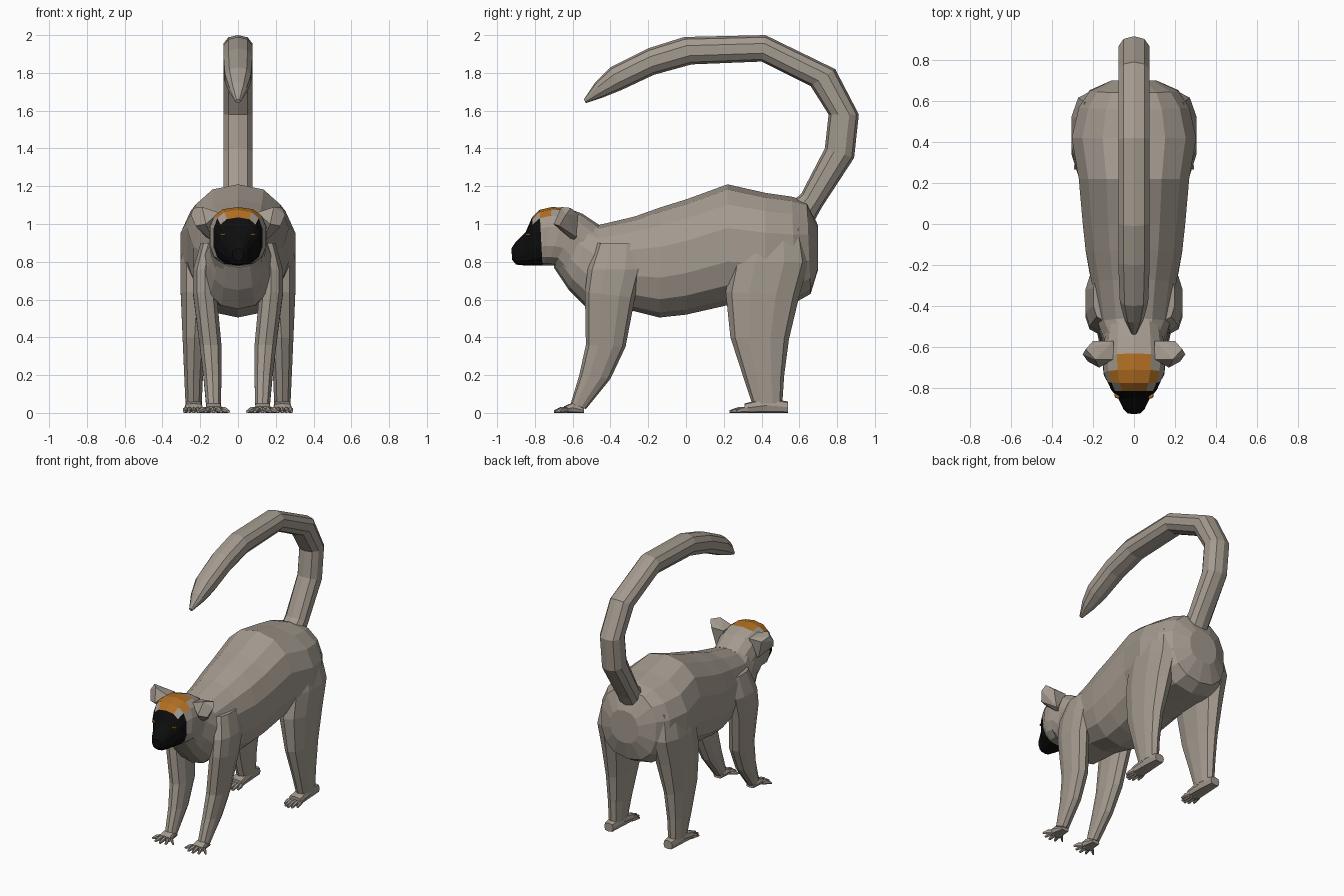
import bpy, bmesh, math
from mathutils import Vector
from mathutils.bvhtree import BVHTree


def material(name, rgb):
    m = bpy.data.materials.new(name)
    m.diffuse_color = (*rgb, 1)
    return m


FUR = material("grey_fur", (0.37, 0.325, 0.275))
BLACK = material("black_face", (0.004, 0.004, 0.004))
ORANGE = material("orange", (0.45, 0.16, 0.016))


def finish(name, bm, mats=(FUR,)):
    bmesh.ops.recalc_face_normals(bm, faces=bm.faces)
    me = bpy.data.meshes.new(name)
    bm.to_mesh(me)
    bm.free()
    for m in mats:
        me.materials.append(m)
    ob = bpy.data.objects.new(name, me)
    bpy.context.collection.objects.link(ob)
    return ob


def power(v, p):
    return math.copysign(abs(v) ** p, v)


def add_loft(bm, rings, n=12, p=0.85, side=1):
    """Each ring: x centre, (y, z) of one edge, (y, z) of the other, half width."""
    loops = []
    for cx, a, b, hw in rings:
        a, b = Vector((cx * side, *a)), Vector((cx * side, *b))
        mid, half = (a + b) / 2, (a - b) / 2
        loop = []
        for i in range(n):
            t = math.tau * i / n
            co = mid + half * power(math.cos(t), p)
            co.x += hw * power(math.sin(t), p)
            loop.append(bm.verts.new(co))
        loops.append(loop)
    for l0, l1 in zip(loops, loops[1:]):
        for i in range(n):
            j = (i + 1) % n
            bm.faces.new((l0[i], l0[j], l1[j], l1[i]))
    bm.faces.new(loops[0])
    bm.faces.new(loops[-1])


def loft(name, rings, **kw):
    bm = bmesh.new()
    add_loft(bm, rings, **kw)
    return finish(name, bm)


# Torso, rump to chest and neck
loft("body", [
    (0, (0.70, 0.99), (0.70, 0.76), 0.11),
    (0, (0.64, 1.12), (0.66, 0.63), 0.22),
    (0, (0.56, 1.145), (0.58, 0.585), 0.275),
    (0, (0.42, 1.165), (0.42, 0.58), 0.31),
    (0, (0.22, 1.21), (0.22, 0.57), 0.275),
    (0, (0.0, 1.13), (0.0, 0.52), 0.255),
    (0, (-0.13, 1.09), (-0.14, 0.505), 0.24),
    (0, (-0.27, 1.04), (-0.32, 0.55), 0.21),
    (0, (-0.46, 0.995), (-0.52, 0.55), 0.18),
    (0, (-0.50, 1.01), (-0.62, 0.65), 0.155),
    (0, (-0.56, 1.03), (-0.70, 0.77), 0.13),
], n=14)

# Long tail arching forward over the back
loft("tail", [
    (0, (0.67, 1.00), (0.55, 1.11), 0.08),
    (0, (0.72, 1.09), (0.61, 1.16), 0.08),
    (0, (0.89, 1.35), (0.735, 1.40), 0.08),
    (0, (0.915, 1.58), (0.755, 1.58), 0.08),
    (0, (0.79, 1.82), (0.66, 1.73), 0.08),
    (0, (0.42, 2.0), (0.40, 1.86), 0.08),
    (0, (-0.01, 1.99), (0.03, 1.845), 0.08),
    (0, (-0.20, 1.93), (-0.17, 1.79), 0.08),
    (0, (-0.40, 1.83), (-0.34, 1.71), 0.072),
    (0, (-0.48, 1.75), (-0.44, 1.67), 0.048),
    (0, (-0.54, 1.66), (-0.53, 1.64), 0.012),
], n=10)

# Head with black muzzle and orange crown
bm = bmesh.new()
add_loft(bm, [
    (0, (-0.46, 0.995), (-0.60, 0.66), 0.14),
    (0, (-0.55, 1.055), (-0.70, 0.78), 0.15),
    (0, (-0.63, 1.085), (-0.73, 0.78), 0.155),
    (0, (-0.71, 1.09), (-0.75, 0.78), 0.15),
    (0, (-0.775, 1.075), (-0.76, 0.78), 0.132),
    (0, (-0.815, 1.035), (-0.80, 0.78), 0.112),
    (0, (-0.85, 0.955), (-0.85, 0.78), 0.078),
    (0, (-0.905, 0.90), (-0.90, 0.785), 0.052),
    (0, (-0.925, 0.87), (-0.92, 0.81), 0.03),
], n=14, p=0.75)
for f in bm.faces:
    c = f.calc_center_median()
    if c.z > 1.035 and abs(c.x) < 0.1 and -0.81 < c.y < -0.62:
        f.material_index = 2
    elif c.y < -0.765 and not (c.z > 0.99 and abs(c.x) > 0.05):
        f.material_index = 1
surface = BVHTree.FromBMesh(bm)
finish("head", bm, (FUR, BLACK, ORANGE))

# Eyes: orange discs with dark pupils, laid on the face
for side, label in ((1, "left"), (-1, "right")):
    hit, normal, _, _ = surface.ray_cast(Vector((side * 0.08, -2, 0.945)), Vector((0, 1, 0)))
    if normal.y > 0:
        normal = -normal
    turn = normal.to_track_quat('Z', 'Y').to_matrix().to_4x4()
    for part, radius, lift, mat in (("eye", 0.016, 0.002, ORANGE), ("pupil", 0.007, 0.005, BLACK)):
        bm = bmesh.new()
        bmesh.ops.create_cone(bm, cap_ends=True, segments=10, radius1=radius,
                              radius2=radius * 0.8, depth=0.008)
        bm.transform(turn)
        bmesh.ops.translate(bm, verts=bm.verts, vec=hit + normal * lift)
        finish(f"{label}_{part}", bm, (mat,))

    # Ears: blunt petals standing out from the head
    bm = bmesh.new()
    for x, y, z in ((0.10, -0.66, 1.06), (0.10, -0.57, 1.05), (0.13, -0.60, 0.91),
                    (0.19, -0.66, 1.09), (0.235, -0.61, 1.085), (0.25, -0.635, 1.05),
                    (0.225, -0.67, 0.99), (0.17, -0.70, 1.0), (0.20, -0.57, 1.05),
                    (0.17, -0.58, 0.93)):
        bm.verts.new((x * side, y, z))
    bmesh.ops.convex_hull(bm, input=bm.verts)
    finish(f"{label}_ear", bm)

    # Legs
    loft(f"{label}_hind_leg", [
        (0.19, (0.28, 0.98), (0.62, 0.98), 0.08),
        (0.205, (0.24, 0.80), (0.65, 0.80), 0.105),
        (0.215, (0.21, 0.64), (0.60, 0.62), 0.092),
        (0.23, (0.235, 0.40), (0.545, 0.39), 0.066),
        (0.235, (0.30, 0.20), (0.52, 0.20), 0.052),
        (0.235, (0.35, 0.05), (0.51, 0.05), 0.045),
    ], n=10, side=side)
    loft(f"{label}_foreleg", [
        (0.15, (-0.47, 0.90), (-0.24, 0.90), 0.05),
        (0.175, (-0.52, 0.76), (-0.23, 0.76), 0.065),
        (0.175, (-0.535, 0.64), (-0.27, 0.61), 0.065),
        (0.145, (-0.53, 0.36), (-0.32, 0.35), 0.06),
        (0.135, (-0.565, 0.20), (-0.40, 0.18), 0.05),
        (0.13, (-0.61, 0.05), (-0.53, 0.02), 0.04),
    ], n=10, side=side)

    # Feet and hands: a flat pad with splayed toes
    pads = {
        "hind_foot": (0.235, [(0.54, 0.06, 0.035), (0.43, 0.08, 0.045), (0.31, 0.05, 0.05)], 0.23, 0.05),
        "hand": (0.13, [(-0.54, 0.025, 0.03), (-0.60, 0.055, 0.042), (-0.645, 0.035, 0.05)], -0.70, 0.08),
    }
    for part, (cx, pad, tip, splay) in pads.items():
        bm = bmesh.new()
        add_loft(bm, [(cx, (y, h), (y, 0), w) for y, h, w in pad], n=8, p=0.6, side=side)
        end = pad[-1][0]
        for k in (-1, -0.5, 0, 0.5, 1):
            reach = tip + 0.035 * k * k
            mid = (end + 0.02 + reach) / 2
            add_loft(bm, [
                (cx + k * 0.036, (end + 0.02, 0.032), (end + 0.02, 0), 0.012),
                (cx + k * (0.04 + splay) / 2, (mid, 0.032), (mid, 0), 0.012),
                (cx + k * splay, (reach, 0.014), (reach, 0), 0.008),
            ], n=6, side=side)
        finish(f"{label}_{part}", bm)
